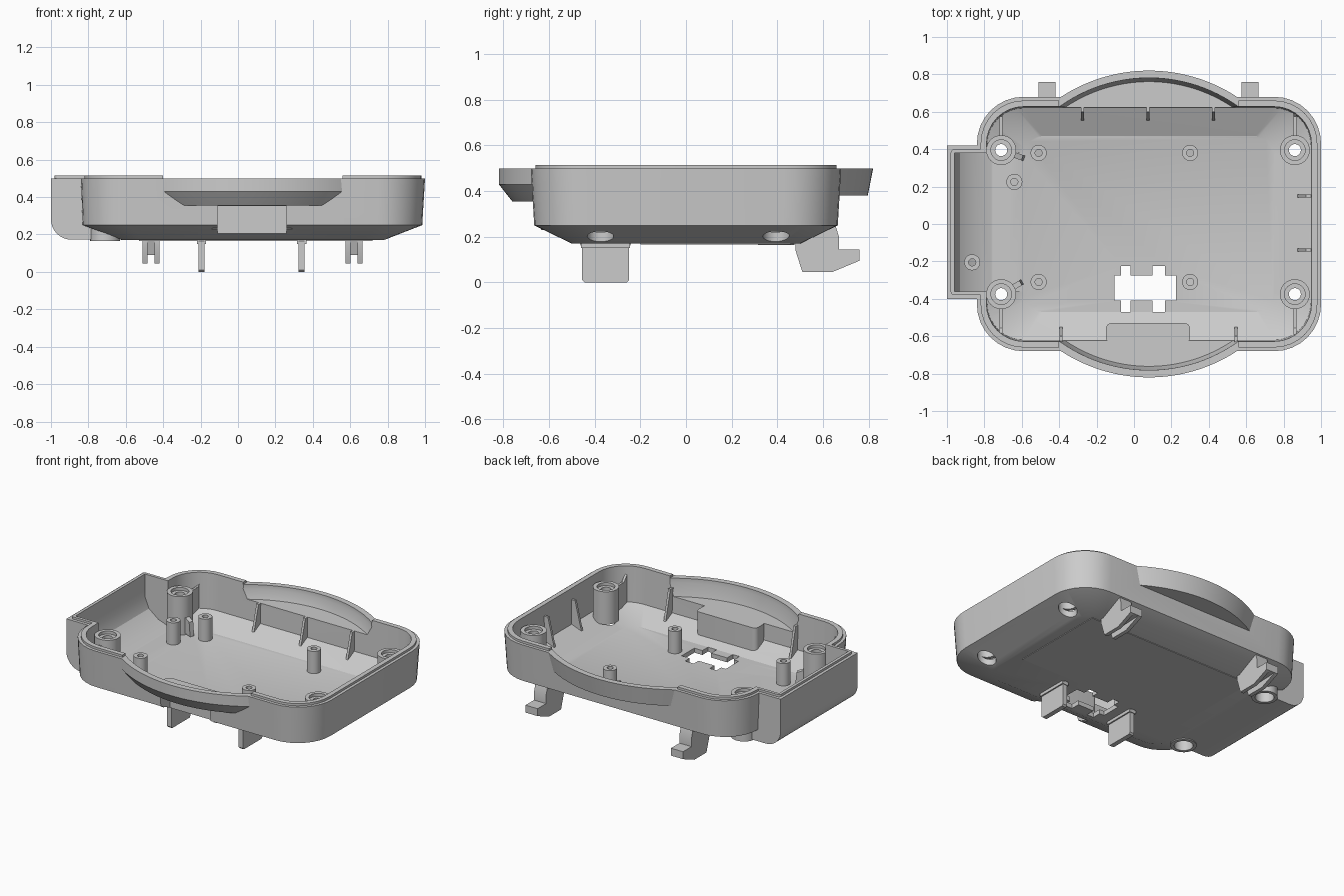
import bpy, bmesh, math
from mathutils import Vector, Matrix

cube = bpy.data.objects.get("Cube")
if cube:
    bpy.data.objects.remove(cube, do_unlink=True)

grey = bpy.data.materials.new("light_grey_plastic")
grey.use_nodes = True
COLOUR = (0.6, 0.6, 0.6, 1)
grey.diffuse_color = COLOUR
for node in grey.node_tree.nodes:
    if node.type == 'BSDF_PRINCIPLED':
        node.inputs["Base Color"].default_value = COLOUR

CX = 0.08          # middle of the main tray
TOP = 0.5          # outer rim height
LIP = 0.515        # inner lip height


# ---------- helpers ----------
def loft(name, rings, closed=False):
    """Skin a stack of equal-length rings, capped or joined end to end."""
    bm = bmesh.new()
    rows = [[bm.verts.new(p) for p in ring] for ring in rings]
    pairs = list(zip(rows, rows[1:]))
    if closed:
        pairs.append((rows[-1], rows[0]))
    else:
        bm.faces.new(rows[0])
        bm.faces.new(rows[-1])
    n = len(rows[0])
    for a, b in pairs:
        for i in range(n):
            j = (i + 1) % n
            bm.faces.new((a[i], a[j], b[j], b[i]))
    bmesh.ops.recalc_face_normals(bm, faces=bm.faces)
    mesh = bpy.data.meshes.new(name)
    bm.to_mesh(mesh)
    bm.free()
    mesh.materials.append(grey)
    obj = bpy.data.objects.new(name, mesh)
    bpy.context.collection.objects.link(obj)
    return obj


def rect(x0, x1, y0, y1, z, r=0.0, seg=8):
    if r == 0:
        return [(x0, y0, z), (x1, y0, z), (x1, y1, z), (x0, y1, z)]
    pts = []
    corners = [(x1 - r, y1 - r), (x0 + r, y1 - r), (x0 + r, y0 + r), (x1 - r, y0 + r)]
    for k, (cx, cy) in enumerate(corners):
        for i in range(seg + 1):
            a = (k + i / seg) * math.pi / 2
            pts.append((cx + r * math.cos(a), cy + r * math.sin(a), z))
    return pts


def block(name, x0, x1, y0, y1, z0, z1, r=0.0):
    return loft(name, [rect(x0, x1, y0, y1, z, r) for z in (z0, z1)])


def circle(x, y, r, z, n=32):
    return [(x + r * math.cos(i * math.tau / n), y + r * math.sin(i * math.tau / n), z)
            for i in range(n)]


def cylinder(name, x, y, r, z0, z1):
    return loft(name, [circle(x, y, r, z) for z in (z0, z1)])


def crescent(side, radius, z, base=0.6, n=40):
    """Arc bulging to the front (-1) or back (+1), closed by a chord."""
    cy = -0.039
    a0 = math.asin((base - cy) / radius)
    pts = []
    for i in range(n + 1):
        a = a0 + (math.pi - 2 * a0) * i / n
        pts.append((CX + radius * math.cos(a), side * (cy + radius * math.sin(a)), z))
    return pts


def extrude(name, profile, width, x=0, y=0, angle=0):
    """Upright plate: profile (distance, height) along a heading in degrees."""
    m = Matrix.Translation((x, y, 0)) @ Matrix.Rotation(math.radians(angle), 4, 'Z')
    return loft(name, [[m @ Vector((u, s * width / 2, z)) for u, z in profile] for s in (-1, 1)])


def combine(target, other, operation):
    mod = target.modifiers.new("bool", 'BOOLEAN')
    mod.operation, mod.object, mod.solver = operation, other, 'EXACT'
    bpy.context.view_layer.objects.active = target
    bpy.ops.object.modifier_apply(modifier=mod.name)
    bpy.data.objects.remove(other, do_unlink=True)


def add(other):
    combine(body, other, 'UNION')


def cut(other):
    combine(body, other, 'DIFFERENCE')


# ---------- tray shell ----------
body = loft("tray_body", [
    rect(-0.62, 0.78, -0.5, 0.5, 0.17, 0.12),
    rect(-0.83, 0.985, -0.665, 0.665, 0.25, 0.24),
    rect(-0.84, 1.0, -0.68, 0.68, TOP, 0.25),
    rect(-0.82, 0.98, -0.66, 0.66, TOP, 0.23),
    rect(-0.82, 0.98, -0.66, 0.66, LIP, 0.23)])

# side compartment with a rounded lower edge
edge = [(-0.89 - 0.11 * math.sin(a), 0.28 - 0.108 * math.cos(a))
        for a in [i * math.pi / 16 for i in range(9)]]
add(extrude("side_box", [(-0.55, 0.172)] + edge + [(-1.0, TOP), (-0.55, TOP)], 0.82, y=0.01))
add(block("side_lip", -0.98, -0.7, -0.38, 0.40, 0.45, LIP, 0.02))

# curved bulges front and back, and the lip stopped between their ends
add(loft("front_bulge", [crescent(-1, r, z) for r, z in
                         ((0.80, 0.355), (0.82, 0.38), (0.859, 0.43), (0.859, TOP))]))
add(loft("back_bulge", [crescent(1, r, z) for r, z in ((0.835, 0.38), (0.859, TOP))]))
for y0, y1 in ((-0.9, -0.55), (0.55, 0.9)):
    cut(block("lip_gap", -0.4, 0.56, y0, y1, TOP, 0.6))

# hollow interior
cut(loft("cavity", [
    rect(-0.59, 0.75, -0.47, 0.47, 0.2, 0.1),
    rect(-0.785, 0.945, -0.62, 0.62, 0.275, 0.195),
    rect(-0.79, 0.95, -0.63, 0.63, 0.6, 0.2)]))
cut(extrude("side_cavity", [(-0.45, 0.201), (-0.76, 0.201), (-0.86, 0.235), (-0.93, 0.29),
                            (-0.96, 0.36), (-0.96, 0.6), (-0.45, 0.6)], 0.74, y=0.01))
for side, shelf in ((-1, 0.385), (1, 0.41)):
    cut(loft("shelf_cut", [crescent(side, r, z) for r, z in ((0.80, shelf), (0.82, 0.47), (0.82, 0.6))]))

# front latch pocket, raised inside and open outside
add(block("pocket_cover", -0.15, 0.30, -0.635, -0.53, 0.23, 0.385, 0.03))
cut(block("pocket", -0.11, 0.26, -0.9, -0.57, 0.1, 0.352))

# cross-shaped opening in the floor
cut(block("slot", -0.105, 0.225, -0.41, -0.275, 0.1, 0.22))
for x0, x1 in ((-0.07, -0.02), (0.10, 0.165)):
    cut(block("slot_arm", x0, x1, -0.47, -0.225, 0.1, 0.22))

# screw posts with through holes and counterbores
for x, base in ((-0.71, 0.165), (0.86, 0.24)):
    for y in (-0.375, 0.395):
        add(cylinder("screw_post", x, y, 0.08, base, 0.46))
        cut(cylinder("screw_hole", x, y, 0.032, 0.05, 0.6))
        cut(cylinder("counterbore", x, y, 0.058, 0.05, 0.32))
        cut(cylinder("post_recess", x, y, 0.055, 0.44, 0.6))
        side = 1 if y > 0 else -1
        extrude("corner_rib", [(0.075, 0.25), (0.215, 0.26), (0.215, 0.46), (0.18, 0.42),
                               (0.075, 0.42)], 0.016, x, y, 90 * side)
        if x < 0:
            extrude("post_brace", [(0.07, 0.21), (0.13, 0.205), (0.12, 0.3), (0.07, 0.32)],
                    0.03, x, y, -20 if y > 0 else 30)

# ---------- small board posts ----------
for x, y in ((-0.51, 0.38), (0.30, 0.38), (-0.64, 0.225), (-0.865, -0.205),
             (-0.51, -0.31), (0.30, -0.31)):
    loft("board_post", [circle(x, y, r, z, 24) for r, z in
                        ((0.043, 0.19), (0.043, 0.35), (0.019, 0.35), (0.019, 0.19))], closed=True)

# ---------- wall ribs ----------
rib = [(0.01, 0.26), (-0.085, 0.215), (-0.03, 0.44), (0.01, 0.44)]
for x in (-0.275, 0.075, 0.425):
    extrude("back_rib", [(u, min(z, 0.41)) for u, z in rib], 0.016, x, 0.63, 90)
for x in (-0.39, 0.545):
    extrude("front_rib", rib, 0.016, x, -0.63, -90)
for y in (-0.14, 0.15):
    extrude("side_rib", rib, 0.016, 0.95, y)

# ---------- underside ----------
block("bottom_panel", -0.53, 0.72, -0.2, 0.46, 0.166, 0.172)

for x in (-0.195, 0.34):
    fin = [(-0.455, 0.01), (-0.445, 0), (-0.26, 0), (-0.25, 0.01), (-0.25, 0.15),
           (-0.235, 0.18), (-0.47, 0.18), (-0.455, 0.15)]
    extrude("front_fin", fin, 0.032, x, 0, 90)
    block("fin_root", x - 0.025, x + 0.025, -0.46, -0.245, 0.15, 0.18)

hook = [(0.48, 0.18), (0.48, 0.14), (0.51, 0.045), (0.64, 0.045), (0.76, 0.095),
        (0.76, 0.145), (0.67, 0.145), (0.67, 0.2), (0.655, 0.25), (0.52, 0.185)]
for x in (-0.465, 0.62):
    for s in (-1, 1):
        extrude("hook_side", hook, 0.026, x + s * 0.032, 0, 90)
    extrude("hook_web", [(u, max(z, 0.09)) for u, z in hook if z != 0.14], 0.05, x, 0, 90)

# ---------- shading ----------
bpy.ops.object.select_all(action='DESELECT')
for obj in bpy.context.collection.objects:
    if obj.type == 'MESH' and grey.name in obj.data.materials:
        obj.select_set(True)
bpy.context.view_layer.objects.active = body
bpy.ops.object.shade_smooth_by_angle(angle=math.radians(25))
